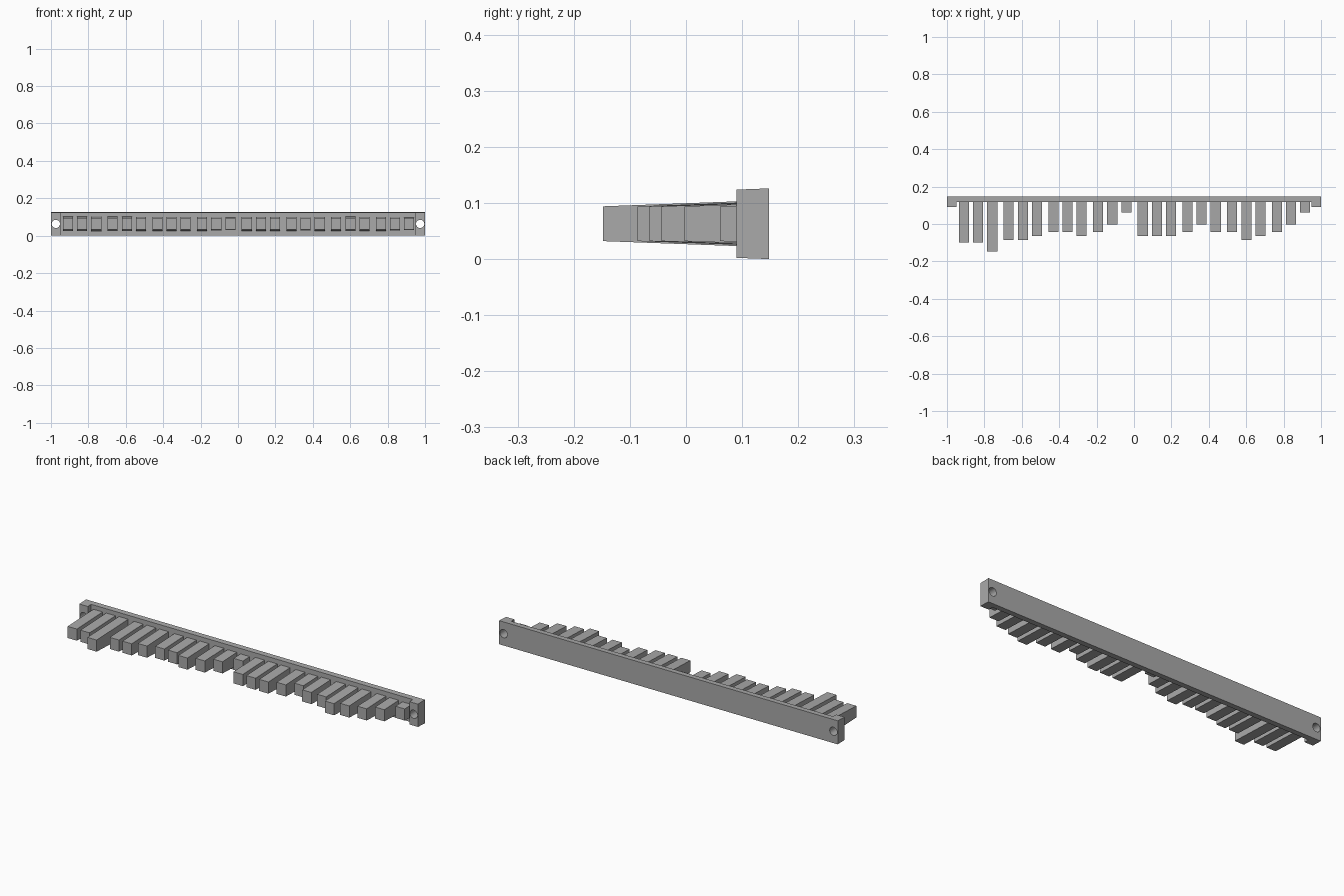
import bpy, bmesh
from mathutils import Matrix

if "Cube" in bpy.data.objects:
    bpy.data.objects.remove(bpy.data.objects["Cube"], do_unlink=True)

GREY = (0.40, 0.40, 0.40, 1.0)
MID_Z = 0.063          # centre height of every part
DRAFT = 0.037          # slope of the top and bottom faces
BACK, RAIL_FRONT, LUG_FRONT = 0.148, 0.118, 0.09

grey = bpy.data.materials.new("plain grey")
grey.use_nodes = True
grey.diffuse_color = GREY
grey.node_tree.nodes["Principled BSDF"].inputs["Base Color"].default_value = GREY


def finish(name, bm):
    bmesh.ops.recalc_face_normals(bm, faces=bm.faces)
    mesh = bpy.data.meshes.new(name)
    bm.to_mesh(mesh)
    bm.free()
    mesh.materials.append(grey)
    obj = bpy.data.objects.new(name, mesh)
    bpy.context.collection.objects.link(obj)
    return obj


def drafted_block(name, outline, front_y, half_height):
    """Plan outline raised to a block that gets taller towards the back."""
    bm = bmesh.new()
    rings = []
    for side in (-1, 1):
        rings.append([bm.verts.new((x, y, MID_Z + side * (half_height + DRAFT * (y - front_y))))
                      for x, y in outline])
    low, high = rings
    bm.faces.new(low)
    bm.faces.new(high)
    for i in range(len(outline)):
        j = (i + 1) % len(outline)
        bm.faces.new((low[i], low[j], high[j], high[i]))
    return finish(name, bm)


# Rail with a projecting lug at each end
rail = drafted_block("rail", [
    (-1, LUG_FRONT), (-0.95, LUG_FRONT), (-0.95, RAIL_FRONT), (0.95, RAIL_FRONT),
    (0.95, LUG_FRONT), (1, LUG_FRONT), (1, BACK), (-1, BACK)], LUG_FRONT, 0.0608)

# Screw holes through the lugs
bm = bmesh.new()
for x in (-0.974, 0.974):
    place = Matrix.Translation((x, 0.12, MID_Z)) @ Matrix.Rotation(1.5708, 4, 'X')
    bmesh.ops.create_cone(bm, cap_ends=True, segments=32, radius1=0.022,
                          radius2=0.022, depth=0.2, matrix=place)
cutter = finish("hole_cutter", bm)
cutter.hide_render = True
cut = rail.modifiers.new("holes", 'BOOLEAN')
cut.operation = 'DIFFERENCE'
cut.solver = 'EXACT'
cut.object = cutter
bpy.context.view_layer.objects.active = rail
bpy.ops.object.modifier_apply(modifier=cut.name)
bpy.data.objects.remove(cutter, do_unlink=True)
rail.select_set(True)
bpy.ops.object.shade_smooth_by_angle(angle=0.5)

# Teeth in groups of three, each with its own tip position
LEVEL = {"a": -0.148, "b": -0.1, "c": -0.086, "d": -0.065,
         "e": -0.044, "f": -0.003, "g": 0.061}
for i, level in enumerate("bbaccdeedefgdddefeecdefg"):
    x = -0.909 + 0.239 * (i // 3) + 0.0755 * (i % 3)
    tip = LEVEL[level]
    w = 0.027
    drafted_block(f"tooth_{i + 1}", [
        (x - w, tip), (x + w, tip), (x + w, RAIL_FRONT + 0.01), (x - w, RAIL_FRONT + 0.01)],
        tip, 0.031)
